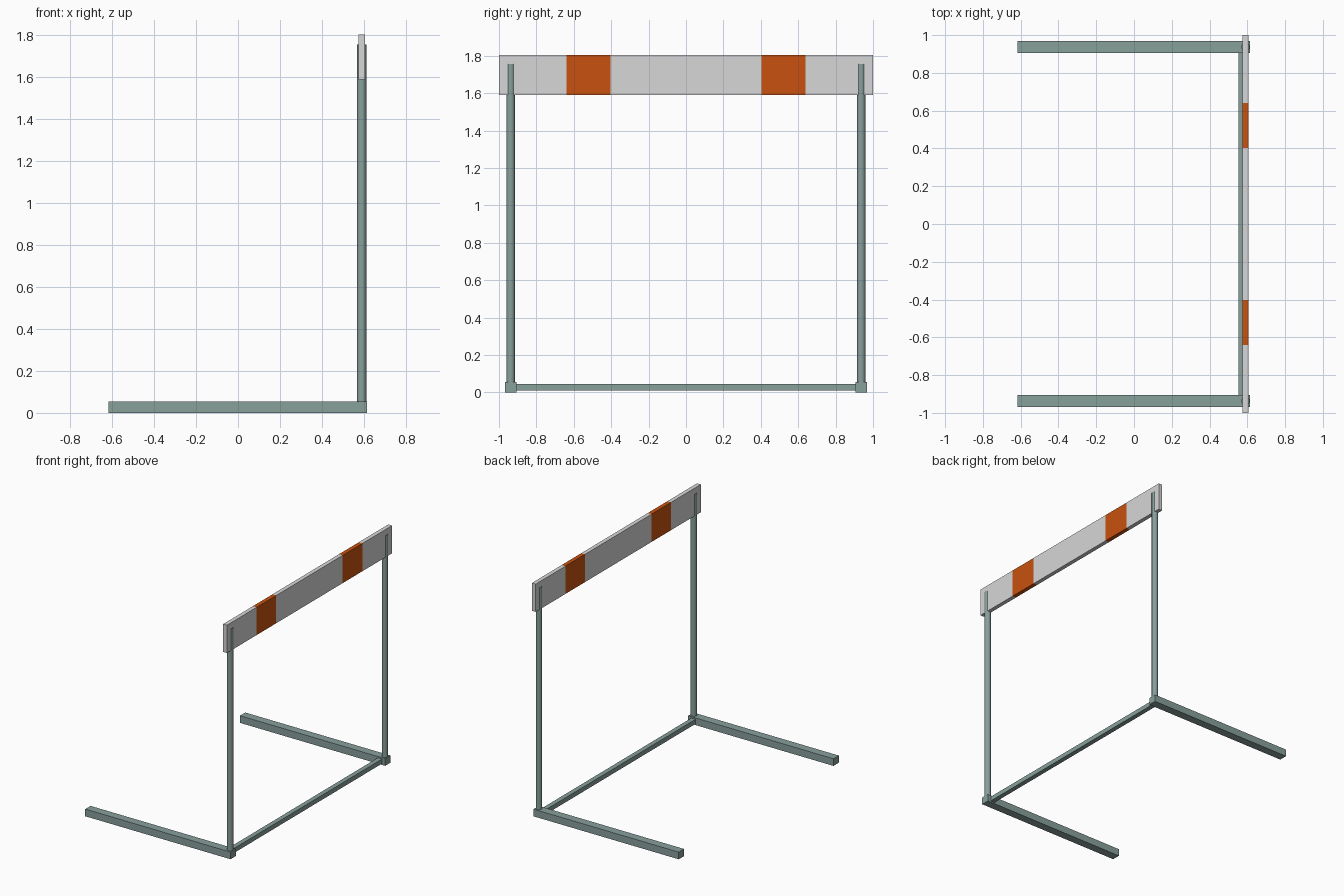
import bpy
import math

if "Cube" in bpy.data.objects:
    bpy.data.objects.remove(bpy.data.objects["Cube"])


def material(name, rgb):
    m = bpy.data.materials.new(name)
    m.diffuse_color = (*rgb, 1)
    m.use_nodes = True
    m.node_tree.nodes["Principled BSDF"].inputs["Base Color"].default_value = m.diffuse_color
    return m


STEEL = material("grey_green_steel", (0.245, 0.35, 0.33))
WHITE = material("off_white", (0.68, 0.68, 0.68))
ORANGE = material("orange", (0.58, 0.083, 0.005))


def box(name, lo, hi, mat):
    """Axis-aligned box between two corners."""
    bpy.ops.mesh.primitive_cube_add(size=1, location=[(a + b) / 2 for a, b in zip(lo, hi)])
    ob = bpy.context.object
    ob.name = name
    ob.scale = [b - a for a, b in zip(lo, hi)]
    bpy.ops.object.transform_apply(location=False, rotation=False, scale=True)
    ob.data.materials.append(mat)
    return ob


POST_X, POST_Y = 0.59, 0.937

for side, s in (("left", -1), ("right", 1)):
    # Ground foot
    y = s * POST_Y
    box(f"{side}_foot", (-0.617, y - 0.032, 0), (0.615, y + 0.032, 0.055), STEEL)

    # Round upright, pokes through both faces of the board
    z0, z1 = 0.03, 1.757
    bpy.ops.mesh.primitive_cylinder_add(vertices=16, radius=0.0225, depth=z1 - z0,
                                        location=(POST_X, y, (z0 + z1) / 2))
    post = bpy.context.object
    post.name = f"{side}_post"
    post.data.materials.append(STEEL)
    bpy.ops.object.shade_smooth_by_angle(angle=math.radians(30))

# Bar joining the feet
box("base_crossbar", (0.552, -0.91, 0.01), (0.588, 0.91, 0.045), STEEL)

# Striped top board: one box with cut stripe bands, coloured by position
cuts = [-1, -0.64, -0.403, 0.403, 0.64, 1]
x0, x1, z0, z1 = 0.574, 0.606, 1.59, 1.803
verts = [(x, y, z) for y in cuts for x, z in ((x0, z0), (x1, z0), (x1, z1), (x0, z1))]
n = len(cuts)
faces = [(0, 1, 2, 3), tuple(4 * (n - 1) + k for k in (3, 2, 1, 0))]
for i in range(n - 1):
    for k in range(4):
        a, b = 4 * i + k, 4 * i + (k + 1) % 4
        faces.append((a, a + 4, b + 4, b))
mesh = bpy.data.meshes.new("top_board")
mesh.from_pydata(verts, [], faces)
mesh.materials.append(WHITE)
mesh.materials.append(ORANGE)
for p in mesh.polygons:
    p.material_index = int(0.403 < abs(p.center.y) < 0.64)
bpy.context.collection.objects.link(bpy.data.objects.new("top_board", mesh))
